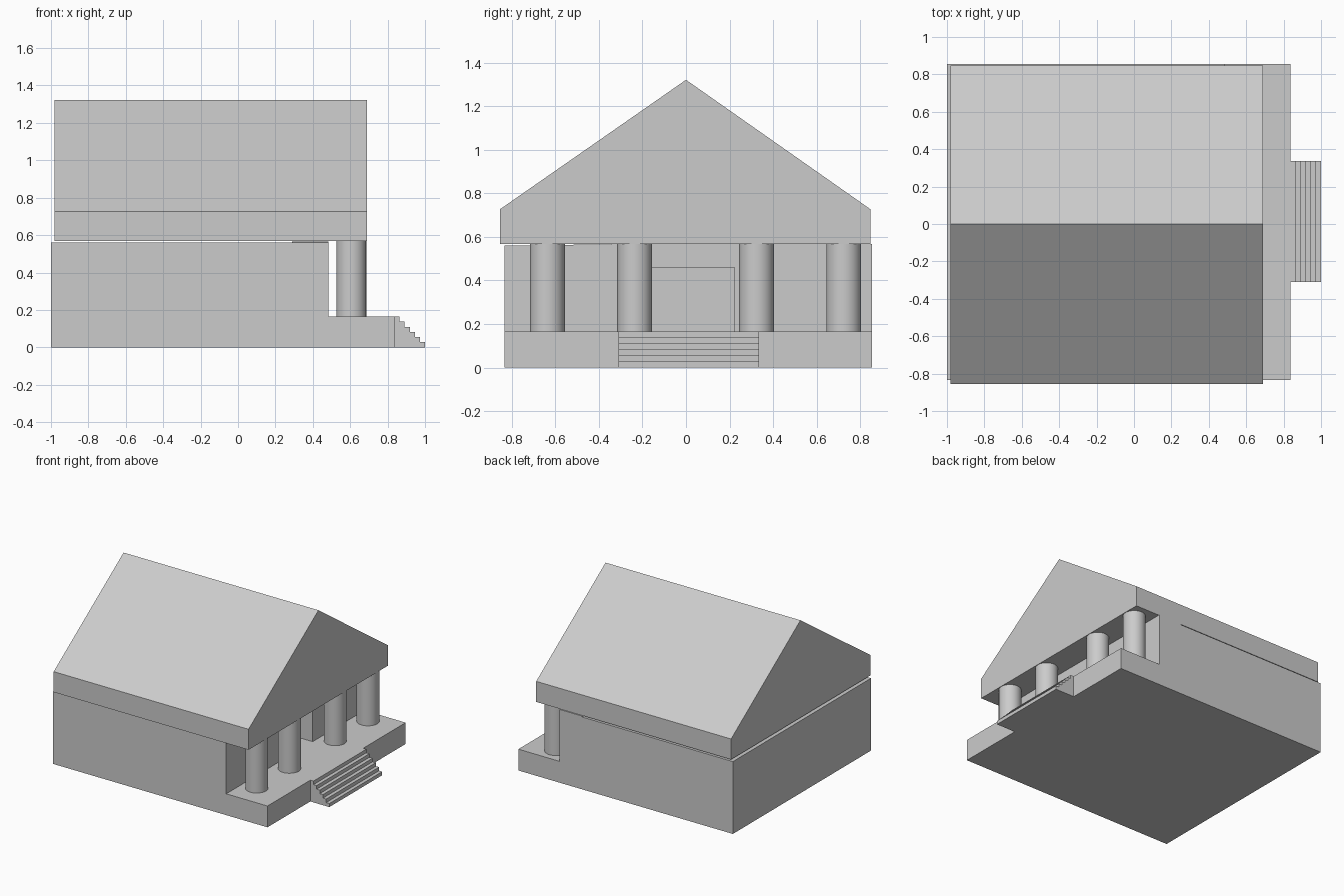
import bpy, bmesh, math

if "Cube" in bpy.data.objects:
    bpy.data.objects.remove(bpy.data.objects["Cube"])


def prism(name, pts, axis, lo, hi):
    """Extrude a 2D profile along an axis: 'x' takes (y, z), 'y' takes (x, z)."""
    place = (lambda p, t: (t, p[0], p[1])) if axis == 'x' else (lambda p, t: (p[0], t, p[1]))
    bm = bmesh.new()
    a = [bm.verts.new(place(p, lo)) for p in pts]
    b = [bm.verts.new(place(p, hi)) for p in pts]
    bm.faces.new(a)
    bm.faces.new(b)
    n = len(pts)
    for i in range(n):
        j = (i + 1) % n
        bm.faces.new((a[i], a[j], b[j], b[i]))
    bmesh.ops.recalc_face_normals(bm, faces=bm.faces[:])
    me = bpy.data.meshes.new(name)
    bm.to_mesh(me)
    bm.free()
    ob = bpy.data.objects.new(name, me)
    bpy.context.collection.objects.link(ob)
    return ob


Y0, Y1 = -0.835, 0.855          # body width
FLOOR, WALL, SOFFIT = 0.165, 0.56, 0.568

# Body and porch floor as one L-shaped block
prism("body_and_porch",
      [(-1, 0), (0.837, 0), (0.837, FLOOR), (0.29, FLOOR), (0.29, WALL), (-1, WALL)],
      'y', Y0, Y1)

# Front wall with the doorway, reaching up to the roof on the far side
D0, D1, DT = -0.20, 0.222, 0.46
prism("front_wall",
      [(Y0, FLOOR), (D0, FLOOR), (D0, DT), (D1, DT), (D1, FLOOR),
       (Y1, FLOOR), (Y1, SOFFIT - 0.001), (-0.3, SOFFIT - 0.001), (Y0, WALL)],
      'x', 0.29, 0.484)

# Gabled roof with a deep eaves band
prism("roof",
      [(-0.855, SOFFIT), (0.848, SOFFIT), (0.848, 0.727), (0, 1.322), (-0.855, 0.727)],
      'x', -0.98, 0.689)

# Stairs profile
steps, run, rise = 6, 0.163 / 6, FLOOR / 6
profile = [(0.837, 0)]
for i in range(steps):
    x = 1.0 - i * run
    profile += [(x, i * rise), (x, (i + 1) * rise)]
profile.append((0.837, FLOOR))
prism("stairs", profile, 'y', -0.311, 0.336)

# Columns
for i, y in enumerate((-0.637, -0.236, 0.324, 0.725)):
    bpy.ops.mesh.primitive_cylinder_add(vertices=48, radius=0.08, depth=SOFFIT - FLOOR,
                                        location=(0.606, y, (SOFFIT + FLOOR) / 2))
    bpy.context.object.name = f"column_{i + 1}"
    bpy.ops.object.shade_smooth_by_angle(angle=math.radians(30))
